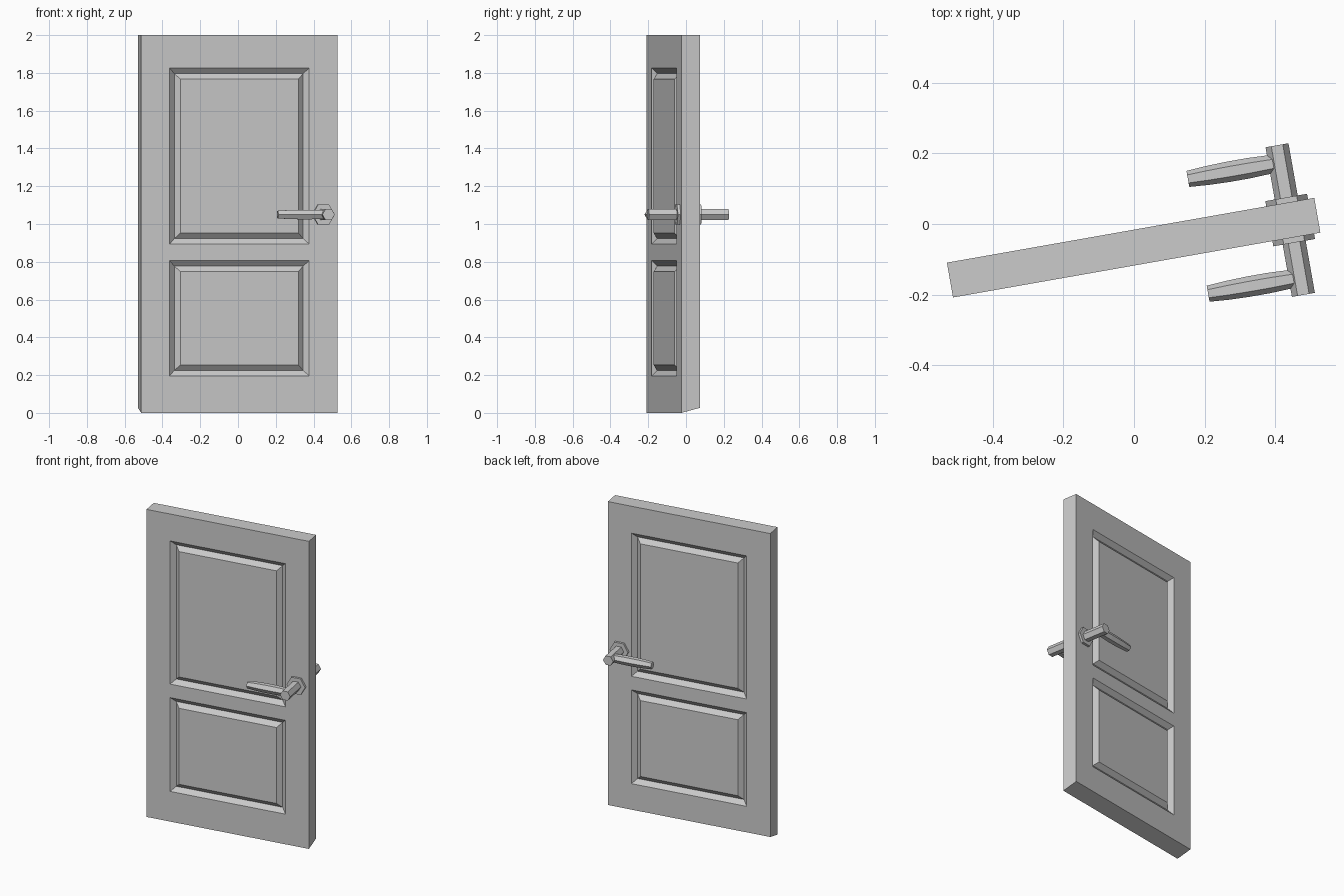
import bpy, bmesh, math
from mathutils import Matrix

if "Cube" in bpy.data.objects:
    bpy.data.objects.remove(bpy.data.objects["Cube"])

# Everything is built in door space (x width, y thickness), then swung 10 degrees
SWING = Matrix.Translation((-0.001, -0.067, 0)) @ Matrix.Rotation(math.radians(10), 4, 'Z')
HANDLE_X, HANDLE_Z = 0.45, 1.05


def loft(bm, loops, cyclic=False):
    """Skin closed loops of points; cap the ends unless cyclic."""
    rings = [[bm.verts.new(p) for p in loop] for loop in loops]
    n = len(rings[0])
    count = len(rings)
    for i in range(count if cyclic else count - 1):
        a, b = rings[i], rings[(i + 1) % count]
        for j in range(n):
            k = (j + 1) % n
            bm.faces.new((a[j], a[k], b[k], b[j]))
    if not cyclic:
        bm.faces.new(rings[0])
        bm.faces.new(rings[-1])


def finish(name, bm):
    bmesh.ops.recalc_face_normals(bm, faces=bm.faces)
    bm.transform(SWING)
    mesh = bpy.data.meshes.new(name)
    bm.to_mesh(mesh)
    bm.free()
    ob = bpy.data.objects.new(name, mesh)
    bpy.context.collection.objects.link(ob)
    return ob


def hexagon(r):
    return [(r * math.cos(i * math.pi / 3), r * math.sin(i * math.pi / 3)) for i in range(6)]


# Door slab, bottom sloping up toward the back
bm = bmesh.new()
side = [(-0.05, 0), (0.05, 0.027), (0.05, 2), (-0.05, 2)]
loft(bm, [[(x, y, z) for y, z in side] for x in (-0.528, 0.528)])
door = finish("door_slab", bm)

# V-shaped grooves framing the upper and lower panels on both faces
bm = bmesh.new()
profile = [(0, 0.05), (0.029, 0.026), (0.058, 0.05), (0.029, 0.074)]
for s in (-1, 1):
    for z0, z1 in ((0.196, 0.806), (0.894, 1.825)):
        loops = []
        for inset, y in profile:
            w = 0.375 - inset
            loops.append([(-w, s * y, z0 + inset), (w, s * y, z0 + inset),
                          (w, s * y, z1 - inset), (-w, s * y, z1 - inset)])
        loft(bm, loops, cyclic=True)
cutter = finish("groove_cutter", bm)
cutter.hide_render = True
mod = door.modifiers.new("grooves", 'BOOLEAN')
mod.operation = 'DIFFERENCE'
mod.solver = 'EXACT'
mod.object = cutter
bpy.context.view_layer.objects.active = door
bpy.ops.object.modifier_apply(modifier=mod.name)
bpy.data.objects.remove(cutter)

# Handles: hexagonal rosette, spindle and bulging lever on each face
for s, face in ((-1, "front"), (1, "back")):
    for part, r, y0, y1 in (("rosette", 0.06, 0.045, 0.065), ("spindle", 0.033, 0.05, 0.215)):
        bm = bmesh.new()
        loft(bm, [[(HANDLE_X + a, s * y, HANDLE_Z + b) for a, b in hexagon(r)] for y in (y0, y1)])
        finish(f"{face}_{part}", bm)
    bm = bmesh.new()
    lever = [(0.185, 0.023), (0.24, 0.027), (0.30, 0.029), (0.36, 0.029), (0.43, 0.026)]
    loft(bm, [[(x, s * 0.165 + a, HANDLE_Z + b) for a, b in hexagon(r)] for x, r in lever])
    finish(f"{face}_lever", bm)
